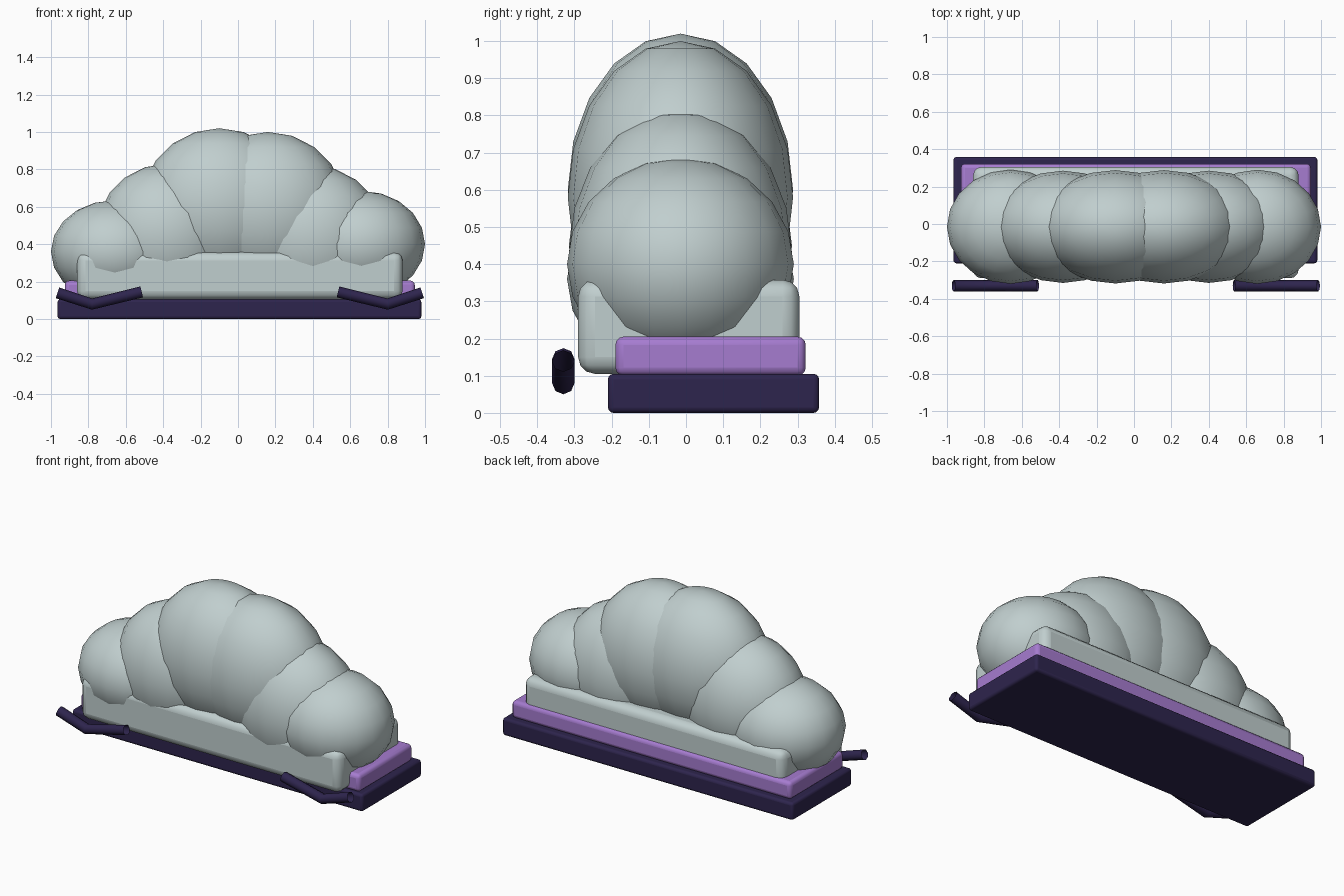
import bpy
from mathutils import Vector

if "Cube" in bpy.data.objects:
    bpy.data.objects.remove(bpy.data.objects["Cube"])


def make_material(name, rgb):
    mat = bpy.data.materials.new(name)
    mat.use_nodes = True
    colour = (*rgb, 1)
    mat.diffuse_color = colour
    mat.node_tree.nodes["Principled BSDF"].inputs["Base Color"].default_value = colour
    return mat


pale_grey = make_material("pale grey", (0.53, 0.62, 0.62))
purple = make_material("purple", (0.38, 0.20, 0.63))
dark_violet = make_material("dark violet", (0.027, 0.018, 0.075))


def rounded_box(name, low, high, radius, mat):
    """Box between two corners with softened edges."""
    low, high = Vector(low), Vector(high)
    bpy.ops.mesh.primitive_cube_add(size=1, location=(low + high) / 2)
    obj = bpy.context.object
    obj.name = name
    obj.data.transform(obj.matrix_basis.to_3x3().to_4x4())
    for vert in obj.data.vertices:
        vert.co *= high - low
    bevel = obj.modifiers.new("soft edges", "BEVEL")
    bevel.width = radius
    bevel.segments = 3
    obj.data.materials.append(mat)
    bpy.ops.object.shade_smooth_by_angle(angle=0.7)
    return obj


def puff(name, x, z, half_width, half_depth, half_height):
    """One swollen segment of the arch."""
    bpy.ops.mesh.primitive_uv_sphere_add(segments=20, ring_count=10, radius=1,
                                         location=(x, -0.015, z))
    obj = bpy.context.object
    obj.name = name
    for vert in obj.data.vertices:
        vert.co *= Vector((half_width, half_depth, half_height))
    obj.data.materials.append(pale_grey)
    bpy.ops.object.shade_smooth()


def bent_tube(name, points):
    """Open eight-sided tube through the given points."""
    curve = bpy.data.curves.new(name, "CURVE")
    curve.dimensions = "3D"
    curve.bevel_depth = 0.03
    curve.bevel_resolution = 2
    spline = curve.splines.new("POLY")
    spline.points.add(len(points) - 1)
    for point, (x, z) in zip(spline.points, points):
        point.co = (x, -0.33, z, 1)
    curve.materials.append(dark_violet)
    obj = bpy.data.objects.new(name, curve)
    bpy.context.collection.objects.link(obj)


# Stacked plinth
rounded_box("base_plate", (-0.965, -0.21, 0), (0.98, 0.358, 0.105), 0.015, dark_violet)
rounded_box("middle_plate", (-0.925, -0.19, 0.1), (0.945, 0.322, 0.205), 0.022, purple)
rounded_box("upper_block", (-0.86, -0.29, 0.105), (0.88, 0.305, 0.358), 0.045, pale_grey)

# Arch of overlapping puffs
puff("right_end_puff", -0.66, 0.36, 0.34, 0.305, 0.275)
puff("right_inner_puff", -0.38, 0.45, 0.38, 0.30, 0.38)
puff("right_centre_puff", -0.10, 0.60, 0.42, 0.303, 0.42)
puff("left_centre_puff", 0.16, 0.58, 0.42, 0.303, 0.42)
puff("left_inner_puff", 0.40, 0.43, 0.39, 0.30, 0.39)
puff("left_end_puff", 0.66, 0.40, 0.34, 0.305, 0.285)

# Bent tubes in front of the plinth
bent_tube("right_front_tube", [(-0.965, 0.14), (-0.78, 0.08), (-0.515, 0.145)])
bent_tube("left_front_tube", [(0.535, 0.145), (0.80, 0.08), (0.985, 0.14)])
